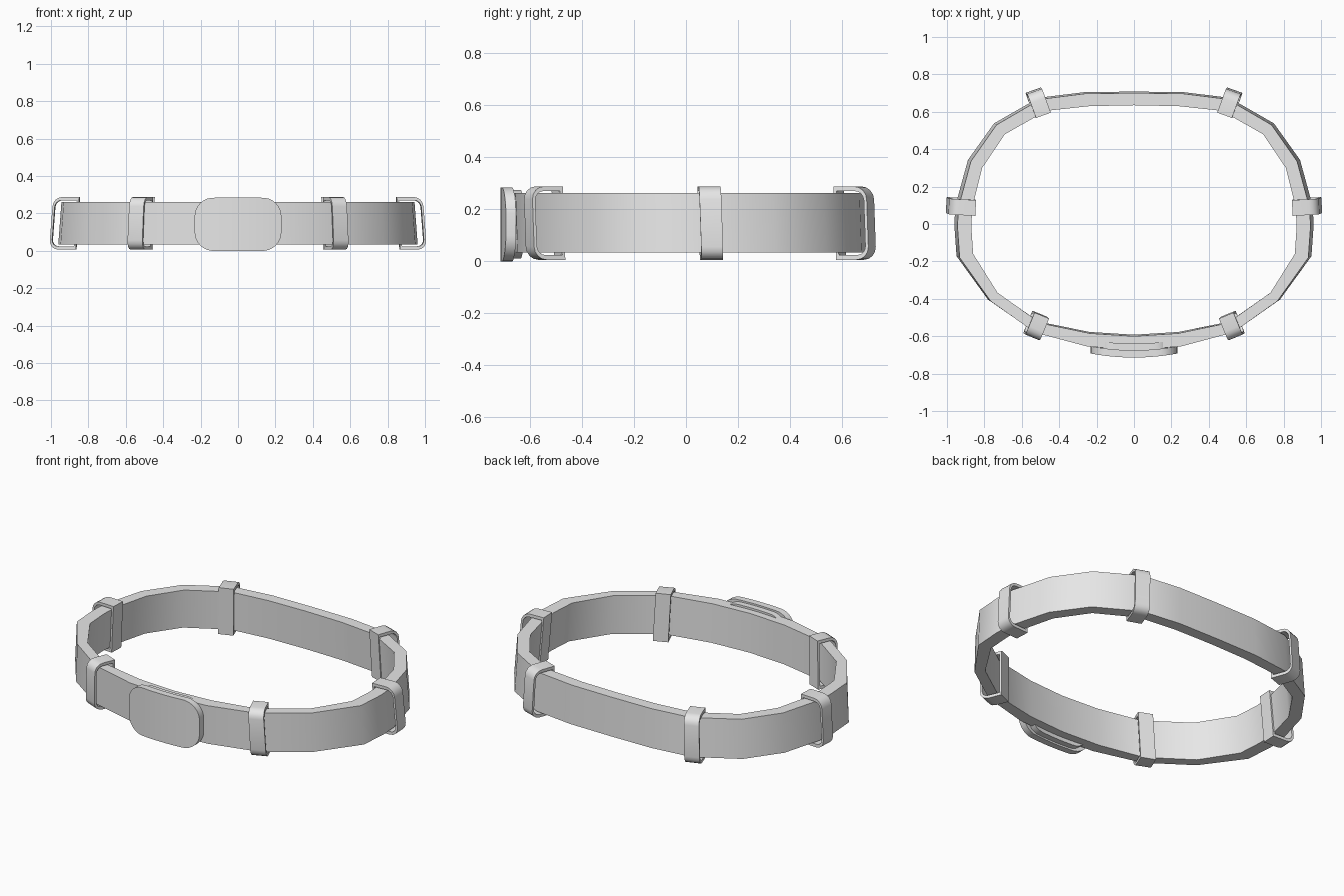
import bpy, bmesh, math
from mathutils import Vector

if "Cube" in bpy.data.objects:
    bpy.data.objects.remove(bpy.data.objects["Cube"])

grey = bpy.data.materials.new("light grey")
grey.diffuse_color = (0.8, 0.8, 0.8, 1)
grey.use_nodes = True
grey.node_tree.nodes["Principled BSDF"].inputs["Base Color"].default_value = grey.diffuse_color

Z0, Z1 = 0.033, 0.262


def lean(x, y, z):
    """Flare the ring slightly toward its lower edge."""
    t = (Z1 - z) / (Z1 - Z0)
    return (x * (1 + 0.018 * t), y + 0.008 * t, z)


def loft(name, rings, closed, angle=40):
    """Skin a list of equal cross-sections into one solid."""
    bm = bmesh.new()
    rows = [[bm.verts.new(p) for p in ring] for ring in rings]
    n, m = len(rows), len(rows[0])
    for i in range(n if closed else n - 1):
        a, b = rows[i], rows[(i + 1) % n]
        for j in range(m):
            k = (j + 1) % m
            bm.faces.new((a[j], a[k], b[k], b[j]))
    if not closed:
        bm.faces.new(rows[0])
        bm.faces.new(rows[-1])
    bmesh.ops.recalc_face_normals(bm, faces=bm.faces)
    mesh = bpy.data.meshes.new(name)
    bm.to_mesh(mesh)
    bm.free()
    mesh.materials.append(grey)
    ob = bpy.data.objects.new(name, mesh)
    bpy.context.collection.objects.link(ob)
    bpy.ops.object.select_all(action='DESELECT')
    ob.select_set(True)
    bpy.context.view_layer.objects.active = ob
    bpy.ops.object.shade_smooth_by_angle(angle=math.radians(angle))
    return ob


# Strap: outer and inner points of the right half, back to front
outer = [(0, .70), (.26, .697), (.50, .667), (.735, .53), (.872, .335), (.938, .09),
         (.944, -.01), (.932, -.18), (.767, -.412), (.53, -.58), (.25, -.655), (0, -.672)]
inner = [(0, .635), (.24, .63), (.47, .605), (.69, .48), (.812, .30), (.864, .09),
         (.87, -.01), (.86, -.16), (.73, -.367), (.50, -.53), (.235, -.585), (0, -.60)]


def full(pts):
    return pts + [(-x, y) for x, y in pts[-2:0:-1]]


sections = [[lean(*o, Z0), lean(*o, Z1), lean(*i, Z1), lean(*i, Z0)]
            for o, i in zip(full(outer), full(inner))]
loft("strap", sections, True)


# Clips: rounded outside, square inside, wrapped around the strap
def clip_profile(half, low, high, r):
    pts = [(-half, low)]
    for cz, start in ((low + r, -90), (high - r, 0)):
        for s in range(5):
            a = math.radians(start + s * 22.5)
            pts.append((half - r + r * math.cos(a), cz + r * math.sin(a)))
    return pts + [(-half, high)]


def clip(name, cx, cy, direction, half):
    d = Vector(direction).normalized()
    side = Vector((-d.y, d.x))
    big = clip_profile(half, 0.006, 0.288, 0.05)
    small = clip_profile(half - 0.012, 0.024, 0.270, 0.035)
    rings = []
    for (a, z), (b, w) in zip(big, small):
        ring = []
        for u, h, s in ((a, z, -1), (a, z, 1), (b, w, 1), (b, w, -1)):
            p = Vector((cx, cy)) + d * u + side * (s * 0.042)
            ring.append(lean(p.x, p.y, h))
        rings.append(ring)
    loft(name, rings, True)


for sx, label in ((1, "right"), (-1, "left")):
    clip(label + "_front_clip", sx * .518, -.548, (sx * .38, -.92), .064)
    clip(label + "_side_clip", sx * .918, .09, (sx, .05), .07)
    clip(label + "_back_clip", sx * .508, .645, (sx * .34, .94), .067)


# Buckle: gently bowed rounded plate on the front, with a smaller backing
def plate(name, half_w, half_h, r, front, back):
    rings = []
    for i in range(25):
        x = -half_w * math.cos(math.pi * i / 24)
        over = max(0, abs(x) - (half_w - r))
        h = half_h - r + math.sqrt(max(0, r * r - over * over))
        bow = 0.4 * x * x
        rings.append([(x, front + bow, .142 - h), (x, front + bow, .142 + h),
                      (x, back + bow, .142 + h), (x, back + bow, .142 - h)])
    loft(name, rings, False)


plate("buckle", .232, .142, .10, -.714, -.675)
plate("buckle_backing", .20, .132, .09, -.68, -.64)
